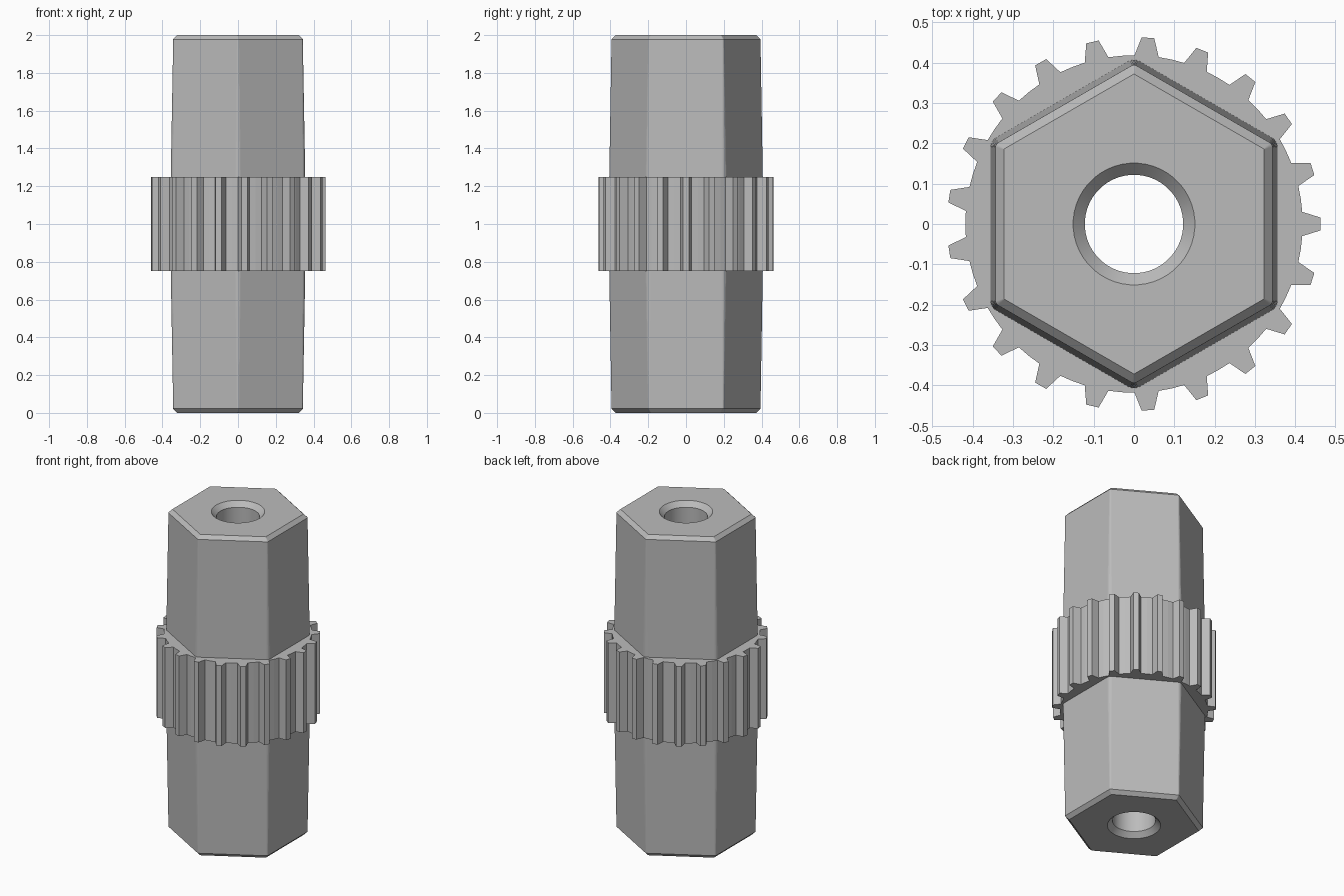
import bpy, bmesh, math
from math import sin, cos, pi, tau

cube = bpy.data.objects.get("Cube")
if cube:
    bpy.data.objects.remove(cube)

SEG = 8          # points per hexagon corner
TEETH = 21

grey = bpy.data.materials.new("plain grey")
grey.use_nodes = True
grey.diffuse_color = (0.5, 0.5, 0.5, 1)
grey.node_tree.nodes["Principled BSDF"].inputs["Base Color"].default_value = (0.5, 0.5, 0.5, 1)


def hexagon(apothem, fillet, z):
    """Hexagon with rounded corners, one corner facing +y."""
    pts = []
    for k in range(6):
        a = pi / 2 + k * pi / 3
        r = (apothem - fillet) / cos(pi / 6)
        for i in range(SEG):
            b = a + (i / (SEG - 1) - 0.5) * pi / 3
            pts.append((r * cos(a) + fillet * cos(b), r * sin(a) + fillet * sin(b), z))
    return pts


def circle(radius, z):
    n = 6 * SEG
    start = pi / 2 - (SEG - 1) / 2 * tau / n
    return [(radius * cos(start + i * tau / n), radius * sin(start + i * tau / n), z)
            for i in range(n)]


def loft(name, rings, smooth_bands=()):
    """Join a closed cycle of rings into one solid."""
    bm = bmesh.new()
    rows = [[bm.verts.new(p) for p in ring] for ring in rings]
    for j, row in enumerate(rows):
        nxt = rows[(j + 1) % len(rows)]
        for i in range(len(row)):
            k = (i + 1) % len(row)
            face = bm.faces.new((row[i], row[k], nxt[k], nxt[i]))
            face.smooth = j in smooth_bands
    bmesh.ops.recalc_face_normals(bm, faces=bm.faces)
    # Keep the bevel rims crisp
    for e in bm.edges:
        if len(e.link_faces) == 2 and e.calc_face_angle(0) > math.radians(30):
            e.smooth = False
    mesh = bpy.data.meshes.new(name)
    bm.to_mesh(mesh)
    bm.free()
    mesh.materials.append(grey)
    obj = bpy.data.objects.new(name, mesh)
    bpy.context.collection.objects.link(obj)
    return obj


# Tapered hexagonal body with chamfered ends and a countersunk bore
loft("hexagonal_body", [
    hexagon(0.322, 0.002, 0), hexagon(0.343, 0.012, 0.022),
    hexagon(0.356, 0.03, 0.75), hexagon(0.356, 0.03, 1.25),
    hexagon(0.343, 0.012, 1.978), hexagon(0.322, 0.002, 2),
    circle(0.151, 2), circle(0.122, 1.97),
    circle(0.122, 0.03), circle(0.151, 0),
], smooth_bands=(6, 7, 8))

# Toothed collar around the middle
outer, inner = [], []
for t in range(TEETH):
    a = t * tau / TEETH
    for radius, offset in ((0.418, -0.072), (0.463, -0.034), (0.463, 0.034),
                           (0.418, 0.072), (0.418, pi / TEETH)):
        outer.append((radius * cos(a + offset), radius * sin(a + offset)))
        inner.append((0.3 * cos(a + offset), 0.3 * sin(a + offset)))
loft("toothed_collar", [[(x, y, z) for x, y in ring] for ring, z in
                        ((outer, 0.75), (outer, 1.25), (inner, 1.25), (inner, 0.75))])
